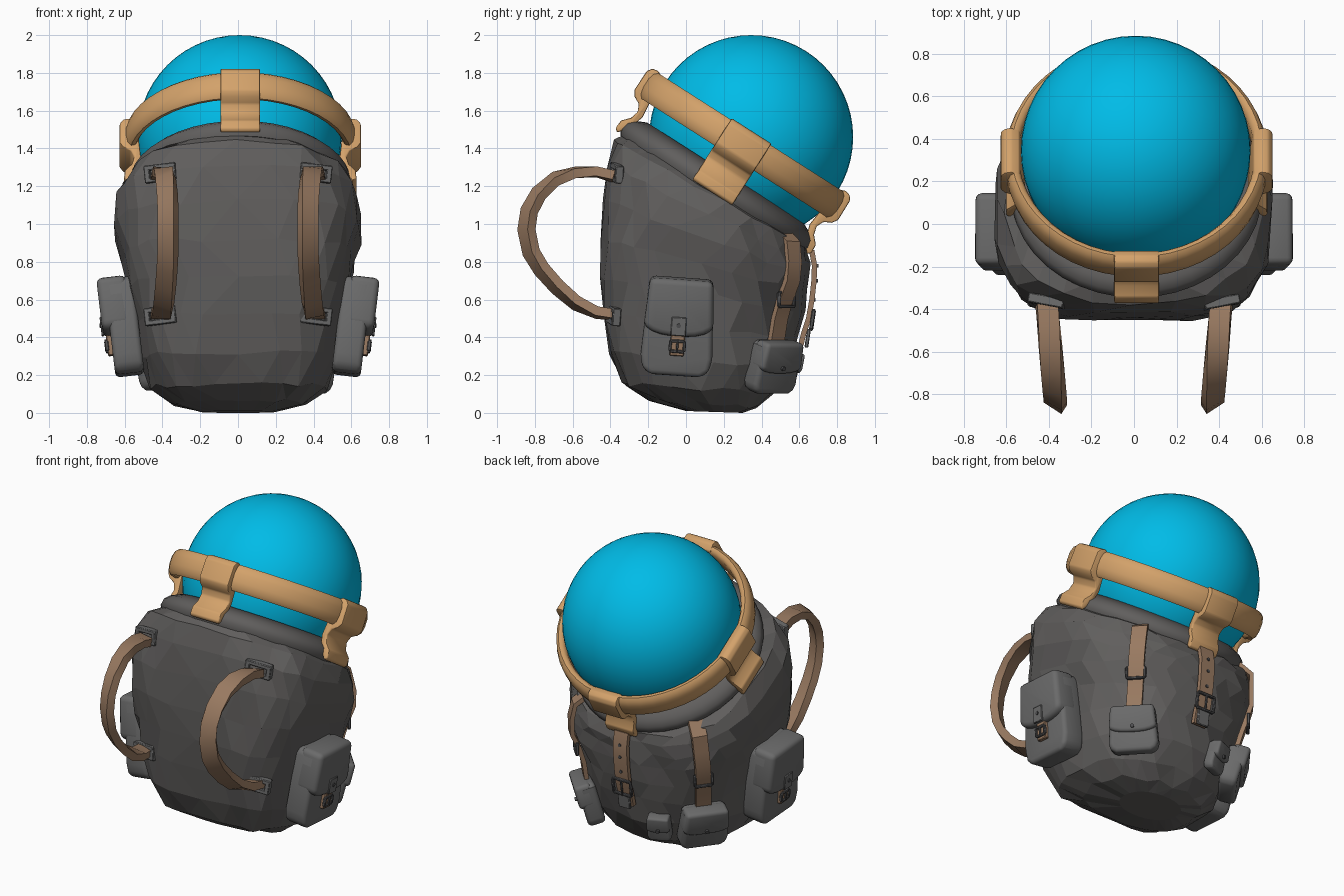
import bpy, bmesh, math, random
from mathutils import Vector, Matrix
from mathutils.bvhtree import BVHTree

random.seed(4)
if "Cube" in bpy.data.objects:
    bpy.data.objects.remove(bpy.data.objects["Cube"])


def material(name, r, g, b):
    m = bpy.data.materials.new(name)
    m.use_nodes = True
    m.diffuse_color = (r, g, b, 1)
    shader = m.node_tree.nodes["Principled BSDF"]
    shader.inputs["Base Color"].default_value = (r, g, b, 1)
    shader.inputs["Roughness"].default_value = 0.7
    return m


BLUE = material("glass blue", 0.0, 0.50, 0.80)
TAN = material("tan leather", 0.65, 0.36, 0.145)
BROWN = material("brown strap", 0.32, 0.195, 0.12)
CANVAS = material("dark canvas", 0.118, 0.113, 0.11)
POCKET = material("grey pocket", 0.145, 0.145, 0.145)
METAL = material("dark metal", 0.08, 0.08, 0.083)


def finish(name, bm, mat, matrix=Matrix(), smooth=40):
    """Turn a bmesh into an object, smooth below the given angle."""
    bmesh.ops.recalc_face_normals(bm, faces=bm.faces[:])
    bm.normal_update()
    for f in bm.faces:
        f.smooth = smooth > 0
    for e in bm.edges:
        e.smooth = e.calc_face_angle(0) < math.radians(smooth)
    mesh = bpy.data.meshes.new(name)
    bm.to_mesh(mesh)
    bm.free()
    mesh.transform(matrix)
    mesh.materials.append(mat)
    obj = bpy.data.objects.new(name, mesh)
    bpy.context.collection.objects.link(obj)
    return obj


def loft(bm, rings, closed=False):
    """Bridge equal rings of points with quads, capping open ends."""
    loops = [[bm.verts.new(p) for p in ring] for ring in rings]
    n = len(loops[0])
    pairs = list(zip(loops, loops[1:])) + ([(loops[-1], loops[0])] if closed else [])
    for a, b in pairs:
        for i in range(n):
            j = (i + 1) % n
            bm.faces.new((a[i], a[j], b[j], b[i]))
    if not closed:
        bm.faces.new(loops[0])
        bm.faces.new(loops[-1])
    bmesh.ops.recalc_face_normals(bm, faces=bm.faces[:])
    bm.normal_update()
    return bm


def prism(name, outline, low, high, mat, matrix, width=0.0, segments=2):
    """Extrude a flat outline along local z and round its sharp edges."""
    bm = loft(bmesh.new(), [[(x, y, z) for x, y in outline] for z in (low, high)])
    if width:
        edges = [e for e in bm.edges if e.calc_face_angle(0) > 0.6]
        bmesh.ops.bevel(bm, geom=edges, offset=width, segments=segments,
                        affect='EDGES', profile=0.5, clamp_overlap=True)
    return finish(name, bm, mat, matrix)


def slab(name, matrix, size, centre, mat, width=0.005):
    w, h = size[0] / 2, size[1] / 2
    x, y, z = centre
    box = [(x - w, y - h), (x + w, y - h), (x + w, y + h), (x - w, y + h)]
    return prism(name, box, z - size[2] / 2, z + size[2] / 2, mat, matrix, width, 1)


def lathe(name, profile, steps, mat, matrix):
    rings = []
    for k in range(steps):
        a = math.tau * k / steps
        rings.append([(r * math.cos(a), r * math.sin(a), h) for r, h in profile])
    return finish(name, loft(bmesh.new(), rings, closed=True), mat, matrix, 50)


def ribbon(name, points, side, width, thick, mat):
    """Flat strap swept along points; side is its width direction."""
    pts = [Vector(p) for p in points]
    rings = []
    for i, p in enumerate(pts):
        t = (pts[min(i + 1, len(pts) - 1)] - pts[max(i - 1, 0)]).normalized()
        s = Vector(side)
        s = (s - t * s.dot(t)).normalized() * width / 2
        n = t.cross(s).normalized() * thick / 2
        rings.append([p + s + n, p - s + n, p - s - n, p + s - n])
    return finish(name, loft(bmesh.new(), rings), mat)


def frame(origin, normal, roll=0):
    """Local x across, y up, z outward."""
    n = Vector(normal).normalized()
    x = Vector((0, 0, 1)).cross(n).normalized()
    m = Matrix((x, n.cross(x), n)).transposed().to_4x4()
    return Matrix.Translation(origin) @ m @ Matrix.Rotation(roll, 4, 'Z')


# Canvas bag: front point, back point, half width, squareness of each section
sections = [
    ((0.0, .01), (.30, .0), .20, 2.2), ((-.20, .07), (.38, .03), .37, 2.5),
    ((-.34, .15), (.47, .11), .465, 3), ((-.41, .32), (.54, .24), .515, 3.6),
    ((-.44, .52), (.59, .40), .54, 3.8), ((-.455, .72), (.62, .53), .575, 3.8),
    ((-.455, .92), (.64, .64), .62, 3.8), ((-.435, 1.12), (.65, .73), .65, 3.6),
    ((-.41, 1.31), (.65, .80), .65, 3.2), ((-.37, 1.44), (.64, .86), .605, 2.6),
    ((-.30, 1.49), (.62, .89), .54, 2)]
SIDES = 26
rings = []
for k, ((yf, zf), (yb, zb), hx, power) in enumerate(sections):
    ring = []
    for i in range(SIDES):
        a = math.tau * (i + 0.5 * (k % 2)) / SIDES
        c, s = math.cos(a), math.sin(a)
        n = power if s < 0 else min(power, 2.3)
        x = hx * math.copysign(abs(c) ** (2 / n), c)
        t = (math.copysign(abs(s) ** (2 / n), s) + 1) / 2
        j = [random.uniform(-.014, .014) if 0 < k < 10 else 0 for _ in range(3)]
        ring.append((x + j[0], yf + (yb - yf) * t + j[1], zf + (zb - zf) * t + j[2]))
    rings.append(ring)
bm = loft(bmesh.new(), rings)
bmesh.ops.triangulate(bm, faces=[f for f in bm.faces if len(f.verts) == 4 and random.random() < .6])
tree = BVHTree.FromBMesh(bm)
finish("canvas_bag", bm, CANVAS, smooth=0)


def on_bag(origin, direction):
    return tree.ray_cast(Vector(origin), Vector(direction).normalized())[0]


# Glass globe
bm = bmesh.new()
bmesh.ops.create_uvsphere(bm, u_segments=48, v_segments=28, radius=0.54)
finish("glass_globe", bm, BLUE, Matrix.Translation((.008, .345, 1.46)))

# Tilted collar: leather hoop, canvas rim and four clips
tilt = Matrix.Translation((.012, .32, 1.45)) @ Matrix.Rotation(math.radians(-32.6), 4, 'X')
hoop = [(.555, -.09), (.57, -.115), (.592, -.12), (.61, -.10), (.618, -.06),
        (.618, -.01), (.608, .025), (.59, .042), (.57, .038), (.555, .015)]
lathe("leather_hoop", hoop, 48, TAN, tilt)
rim = [(.46, -.22), (.49, -.21), (.555, -.24), (.585, -.27), (.593, -.31), (.57, -.345), (.47, -.32)]
lathe("canvas_rim", rim, 40, CANVAS, tilt)
clip = [(.55, .035), (.59, .052), (.62, .045), (.638, .02), (.64, -.10), (.62, -.13),
        (.58, -.15), (.562, -.19), (.575, -.235), (.612, -.275), (.615, -.325), (.595, -.34),
        (.55, -.28), (.525, -.20), (.535, -.10)]
upright = Matrix.Rotation(math.radians(90), 4, 'X')
for name, turn, half in (("right", 0, .125), ("back", 90, .105), ("left", 180, .125), ("front", 270, .105)):
    spin = Matrix.Rotation(math.radians(turn), 4, 'Z')
    prism("clip_" + name, clip, -half, half, TAN, tilt @ spin @ upright, .008)


def loop(name, m, w, h, z):
    """Four bars of a strap loop."""
    for i, s in enumerate((-1, 1)):
        slab(f"{name}_side_{i}", m, (.016, h, .02), (s * w / 2, 0, z), METAL, .004)
        slab(f"{name}_bar_{i}", m, (w, .016, .02), (0, s * h / 2, z), METAL, .004)


def buckle(name, m, w, h, z):
    loop(name, m, w, h, z)
    slab(name + "_prong", m, (.012, h, .012), (0, 0, z + .006), METAL, .003)


def rivet(name, m, x, y, z, r=.012):
    disc = [(x + r * math.cos(a * math.tau / 10), y + r * math.sin(a * math.tau / 10)) for a in range(10)]
    prism(name, disc, z - .01, z + .008, METAL, m)


def pocket(name, m, w, h, d, lift=.02, closure=False):
    """Rounded pouch with an overlapping curved flap and a small fastener."""
    w, h = w / 2, h / 2
    body = [(-w * .7, -h), (w * .7, -h), (w * .93, -h * .88), (w, -h * .6), (w * .9, h * .85),
            (w * .8, h), (-w * .8, h), (-w * .9, h * .85), (-w, -h * .6), (-w * .93, -h * .88)]
    prism(name + "_body", body, 0, d, POCKET, m, min(.045, d * .35), 3)
    flap = [(w * .88, h * 1.03), (-w * .88, h * 1.03)]
    for i in range(9):
        u = -1 + i / 4
        flap.append((u * w * .97, -h * .18 * (1 - abs(u) ** 3) + h * .02))
    prism(name + "_flap", flap, d * .25, d + lift, POCKET, m, d * .2, 3)
    if closure:
        slab(name + "_strap", m, (.075, h * .45, .03), (0, -h * .34, d + .01), BROWN)
        slab(name + "_tab", m, (.08, .10, .014), (0, h * .06, d + lift), POCKET, .004)
        buckle(name + "_buckle", m @ Matrix.Translation((0, -h * .36, 0)), .075, .055, d + .026)
    rivet(name + "_rivet", m, 0, h * .08, d + lift + .004)


# Per side: upper and lower back strap directions, back pocket height
layout = ((1, "right", (.385, .43), (.42, .39), .26), (-1, "left", (-.41, .39), (-.46, .35), .275))
for s, label, high, low, pocket_z in layout:
    # Shoulder strap, twisted inward, with its two stitched patches
    path = [(-.38, 1.25), (-.47, 1.275), (-.58, 1.275), (-.69, 1.24), (-.78, 1.16), (-.83, 1.07),
            (-.845, .97), (-.82, .85), (-.765, .76), (-.68, .665), (-.58, .58), (-.47, .53), (-.36, .52)]
    pts = [(s * (.41 - .04 * min(1, (-y - .38) / .45)), y, z) for y, z in path]
    ribbon("shoulder_strap_" + label, pts, (1, s * .65, 0), .10, .05, BROWN)
    for z, end in ((1.27, "upper"), (.515, "lower")):
        hit = on_bag((s * .41, -2, z), (0, 1, 0))
        m = frame(hit, (s * .2, -1, .05), s * -.12)
        for i in (-1, 1):
            slab(f"{end}_patch_edge_{label}_{i}", m, (.17, .028, .045), (0, i * .033, .002), POCKET)
            slab(f"{end}_patch_end_{label}_{i}", m, (.03, .09, .045), (i * .07, 0, .002), POCKET)

    # Large side pocket
    pocket("side_pocket_" + label, frame((s * .525, -.04, .465), (s, 0, -.12), s * -.07),
           .38, .51, .155, .04, True)

    # Diagonal back strap, keeper and pocket
    pts = []
    for z in (1.0, .9, .8, .7, .6, .5, .4, .33):
        out = Vector((*Vector(low).lerp(Vector(high), (z - .33) / .67), 0)).normalized()
        pts.append(on_bag((0, .1, z), out) + out * .022)
    ribbon("back_strap_" + label, pts, (-out.y, out.x, 0), .095, .028, BROWN)
    loop("strap_keeper_" + label, frame(pts[4] - out * .02, out), .11, .075, .034)
    base = on_bag((0, .1, pocket_z), out) - out * .02
    pocket("back_pocket_" + label, frame(base, (out.x, out.y, -.28)), .30, .28, .11)

# Central back strap with its large buckle and hanging tail
back = Vector((0, 1, 0))
pts = [on_bag((0, .1, z), back) + back * .03 for z in (.86, .78, .7, .6, .5, .42, .36)]
ribbon("centre_strap", pts, (1, 0, 0), .10, .028, BROWN)
m = frame(on_bag((0, .1, .5), back), (0, 1, -.15))
buckle("centre_buckle", m, .13, .10, .05)
slab("centre_tail", m, (.085, .10, .02), (0, -.10, .04), POCKET)
for i in range(3):
    rivet(f"strap_hole_{i}", frame(pts[i + 1], back), 0, 0, .012, .01)

# Small pouch beside the central strap
out = Vector((-.21, .5, 0)).normalized()
pocket("small_pouch", frame(on_bag((0, .1, .24), out) - out * .02, (out.x, out.y, -.25)), .15, .18, .065)
